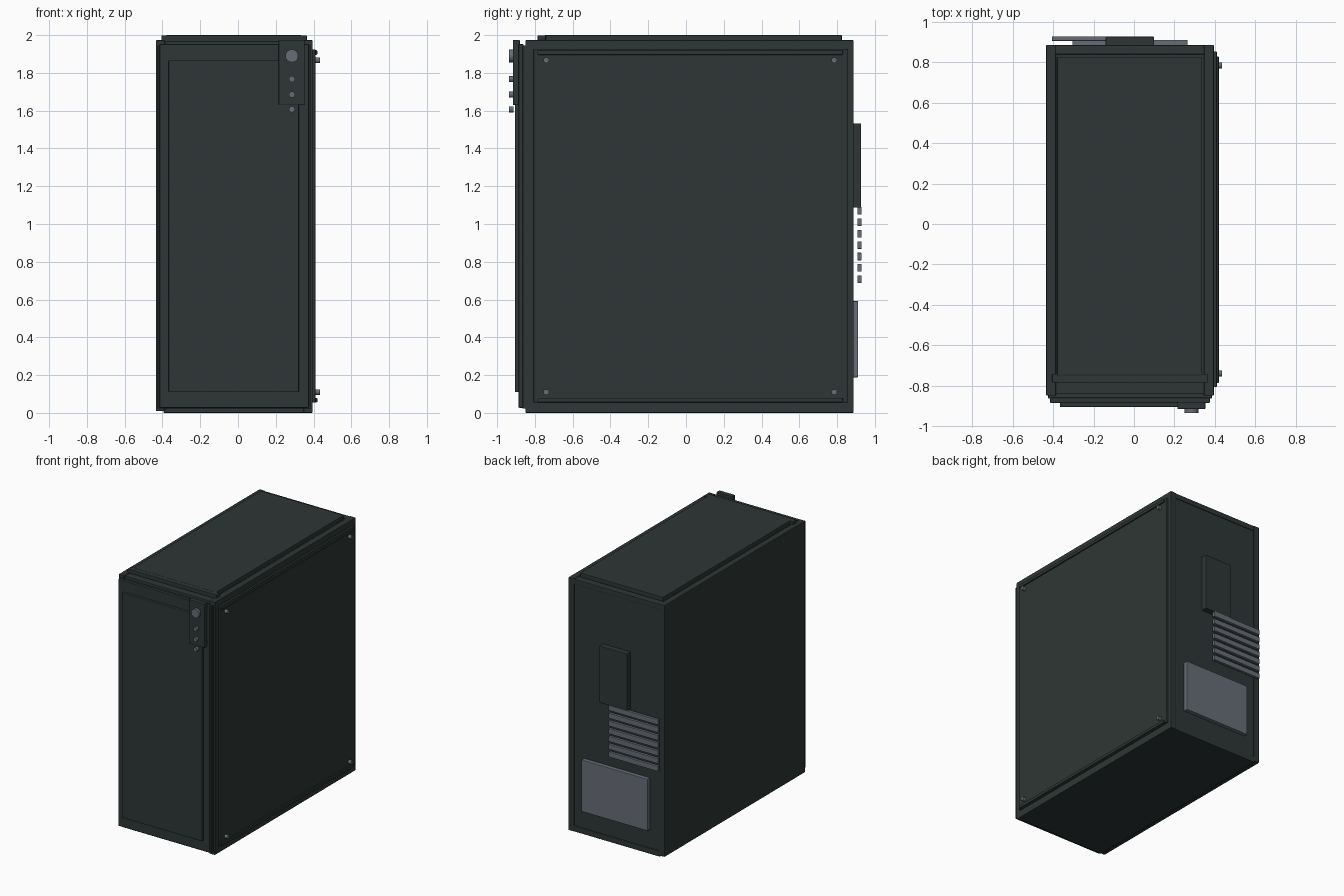
import bpy, math

if "Cube" in bpy.data.objects:
    bpy.data.objects.remove(bpy.data.objects["Cube"])


def material(name, rgb):
    m = bpy.data.materials.new(name)
    m.diffuse_color = (*rgb, 1)
    m.use_nodes = True
    m.node_tree.nodes["Principled BSDF"].inputs["Base Color"].default_value = m.diffuse_color
    return m


dark = material("dark_casing", (0.027, 0.037, 0.035))
grey = material("grey_metal", (0.137, 0.155, 0.185))


def finish(ob, name, mat, bevel):
    ob.name = name
    ob.data.materials.append(mat)
    if bevel:
        b = ob.modifiers.new("edge", 'BEVEL')
        b.width = bevel
        b.segments = 2
    return ob


def box(name, x, y, z, mat=dark, bevel=0.004):
    """Box from (min, max) pairs on each axis."""
    bpy.ops.mesh.primitive_cube_add(size=1)
    ob = bpy.context.object
    for v in ob.data.vertices:
        v.co = [r[0] if c < 0 else r[1] for c, r in zip(v.co, (x, y, z))]
    return finish(ob, name, mat, bevel)


def knob(name, centre, radius, depth, axis, mat=grey):
    """Short cylinder along x or y."""
    rot = (0, math.pi / 2, 0) if axis == 'x' else (math.pi / 2, 0, 0)
    bpy.ops.mesh.primitive_cylinder_add(vertices=24, radius=radius, depth=depth,
                                        location=centre, rotation=rot)
    ob = bpy.context.object
    bpy.ops.object.shade_smooth_by_angle()
    return finish(ob, name, mat, 0)


# Case: core between two side walls, with a floor
box("case_core", (-0.39, 0.35), (-0.84, 0.88), (0.005, 1.967))
box("left_wall", (-0.435, -0.387), (-0.85, 0.887), (0.01, 1.973))
box("right_wall", (0.347, 0.395), (-0.85, 0.887), (0.0, 1.973))
box("floor_plate", (-0.395, 0.355), (-0.84, 0.885), (0.0, 0.045))
box("rear_top_rail", (-0.39, 0.35), (0.84, 0.885), (1.93, 1.971))

# Top cover and its front bar
box("top_panel", (-0.38, 0.337), (-0.75, 0.825), (1.965, 2.0))
box("top_front_bar", (-0.405, 0.365), (-0.785, -0.742), (1.965, 1.998))

# Removable side panel, rails and corner screws
box("side_panel", (0.39, 0.41), (-0.807, 0.855), (0.055, 1.925))
for label, z in (("lower", 0.068), ("upper", 1.908)):
    box(label + "_side_rail", (0.405, 0.42), (-0.787, 0.83), (z - 0.012, z + 0.012))
for y in (-0.74, 0.785):
    for z in (0.11, 1.867):
        knob("panel_screw", (0.422, y, z), 0.015, 0.026, 'x')

# Layered front
box("front_frame_base", (-0.425, 0.385), (-0.865, -0.835), (0.022, 1.945))
box("front_frame", (-0.415, 0.375), (-0.886, -0.86), (0.027, 1.952))
box("front_door", (-0.367, 0.322), (-0.906, -0.88), (0.11, 1.866))
box("control_plate", (0.215, 0.353), (-0.916, -0.88), (1.63, 1.975))

# Buttons and ports
knob("power_button", (0.285, -0.924, 1.89), 0.034, 0.024, 'y')
for z in (1.767, 1.685, 1.607):
    knob("port_button", (0.285, -0.924, z), 0.016, 0.024, 'y')

# Rear connector plate, expansion slats and power supply plate
box("connector_plate", (-0.14, 0.1), (0.88, 0.927), (1.087, 1.532))
for i in range(7):
    z = 0.707 + i * 0.0605
    box("expansion_slat", (-0.407, 0.02), (0.907, 0.929), (z - 0.02, z + 0.02), grey, 0.002)
box("power_supply_plate", (-0.305, 0.265), (0.875, 0.911), (0.188, 0.592), grey)
